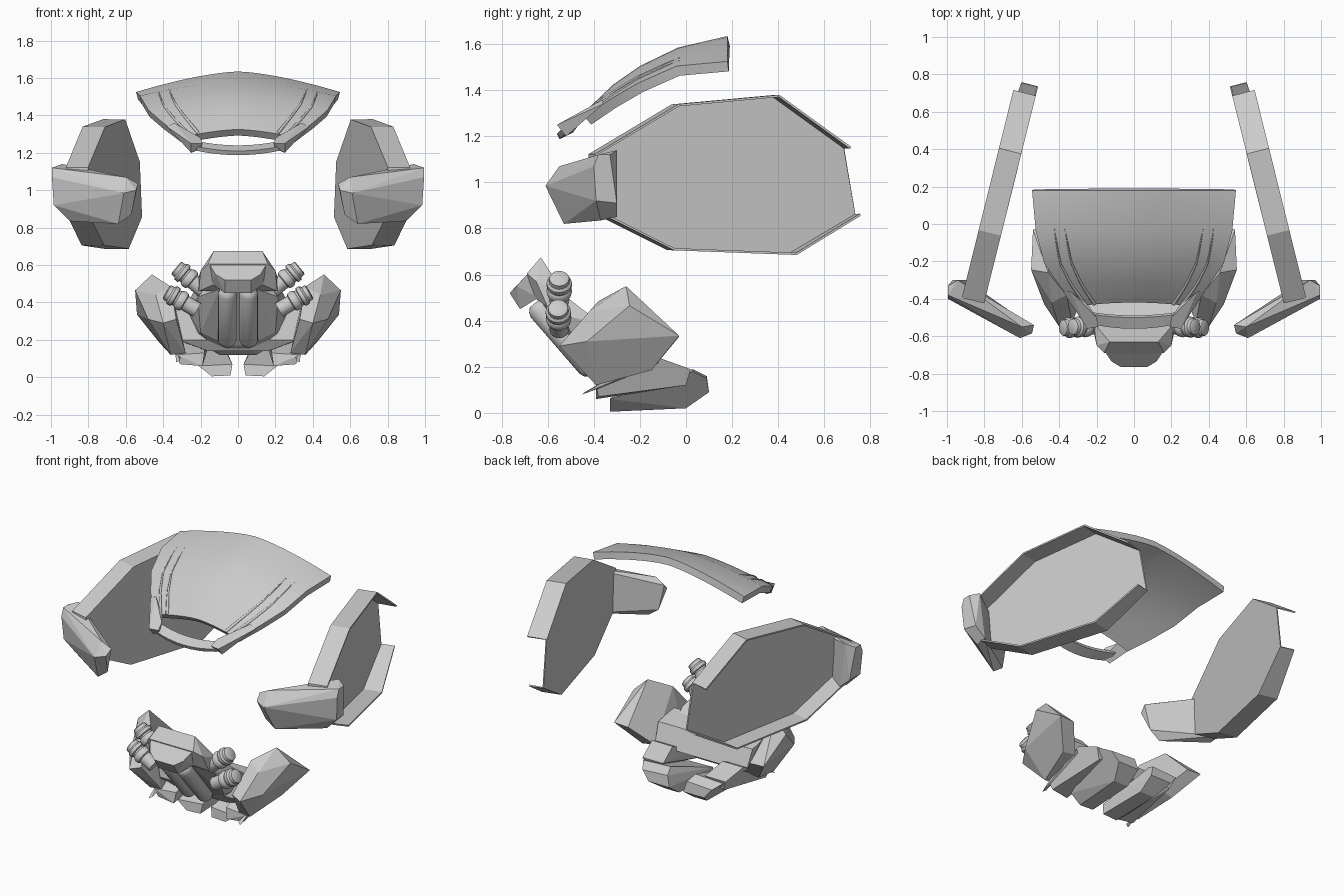
import bpy, bmesh, math
from mathutils import Vector

if "Cube" in bpy.data.objects:
    bpy.data.objects.remove(bpy.data.objects["Cube"])


def finish(name, bm, thick=0.0, offset=-1, smooth=False):
    me = bpy.data.meshes.new(name)
    bm.to_mesh(me)
    bm.free()
    ob = bpy.data.objects.new(name, me)
    bpy.context.collection.objects.link(ob)
    bpy.ops.object.select_all(action='DESELECT')
    bpy.context.view_layer.objects.active = ob
    ob.select_set(True)
    if thick:
        mod = ob.modifiers.new("thickness", 'SOLIDIFY')
        mod.thickness, mod.offset = thick, offset
        bpy.ops.object.modifier_apply(modifier=mod.name)
    if smooth:
        bpy.ops.object.shade_smooth_by_angle(angle=math.radians(35))
    return ob


def hull(name, pts):
    bm = bmesh.new()
    for p in pts:
        bm.verts.new(p)
    bmesh.ops.convex_hull(bm, input=bm.verts[:])
    bmesh.ops.delete(bm, geom=[v for v in bm.verts if not v.link_faces], context='VERTS')
    bmesh.ops.dissolve_limit(bm, angle_limit=math.radians(10), verts=bm.verts[:], edges=bm.edges[:])
    bmesh.ops.recalc_face_normals(bm, faces=bm.faces[:])
    return finish(name, bm)


def flip(pts, s):
    return [(x * s, y, z) for x, y, z in pts]


def sym(pts):
    return flip(pts, 1) + flip(pts, -1)


def grid(name, rows, thick, smooth=True):
    bm = bmesh.new()
    vs = [[bm.verts.new(p) for p in r] for r in rows]
    for a, b in zip(vs, vs[1:]):
        for j in range(len(a) - 1):
            bm.faces.new((a[j], b[j], b[j + 1], a[j + 1]))
    return finish(name, bm, thick, smooth=smooth)


def lathe(name, base, tip, prof, seg=16):
    # rings of (distance, radius) along the base-tip axis
    base, ax = Vector(base), (Vector(tip) - Vector(base)).normalized()
    q = ax.to_track_quat('Z', 'Y')
    bm = bmesh.new()
    rings = []
    for d, r in prof:
        rings.append([bm.verts.new(base + q @ Vector((r * math.cos(a), r * math.sin(a), d)))
                      for a in [2 * math.pi * k / seg for k in range(seg)]])
    for a, b in zip(rings, rings[1:]):
        for k in range(seg):
            n = (k + 1) % seg
            bm.faces.new((a[k], a[n], b[n], b[k]))
    bm.faces.new(rings[0][::-1])
    bm.faces.new(rings[-1])
    return finish(name, bm, smooth=True)


# Hood: arched stations of (y, half width, centre z, edge z)
stations = [(.18, .545, 1.635, 1.525), (-.04, .525, 1.585, 1.505), (-.21, .48, 1.505, 1.43),
            (-.33, .40, 1.425, 1.36), (-.44, .30, 1.325, 1.285)]


def hood_point(t, u):
    i = min(int(t), 3)
    a, b = stations[i], stations[i + 1]
    y, w, zc, ze = [p + (q - p) * (t - i) for p, q in zip(a, b)]
    return Vector((u * w, y + .02 * (1 - u * u) * t / 4, zc + (ze - zc) * abs(u) ** 1.5))


grid("hood_shell", [[hood_point(i, j / 8) for j in range(-8, 9)] for i in range(5)], .045)

# Brow bar across the front of the hood
bar = [(x / 24, 1 - (x / 6) ** 2) for x in range(-6, 7)]
grid("brow_bar", [[(x, -.48 - .02 * k, 1.27 - .03 * k) for x, k in bar],
                  [(x, -.53 - .03 * k, 1.24 - .03 * k) for x, k in bar]], .025)

for s, side in ((1, "right"), (-1, "left")):
    # Hood prongs and ribs
    hull("hood_prong_" + side, flip([
        (.38, -.36, 1.34), (.34, -.36, 1.36), (.31, -.45, 1.26), (.24, -.44, 1.30),
        (.20, -.50, 1.28), (.19, -.55, 1.25), (.25, -.56, 1.25), (.25, -.52, 1.20),
        (.20, -.52, 1.22)], s))
    for n, (u0, u1) in enumerate(((.81, .85), (.70, .70))):
        cu = bpy.data.curves.new("hood_rib", 'CURVE')
        cu.dimensions = '3D'
        cu.bevel_depth, cu.bevel_resolution = .01, 1
        sp = cu.splines.new('POLY')
        sp.points.add(8)
        for k, p in enumerate(sp.points):
            v = hood_point(.95 + 3.05 * k / 8, s * (u0 + (u1 - u0) * k / 8))
            p.co = (*v, 1)
            p.radius = .3 + .7 * k / 8
        bpy.context.collection.objects.link(bpy.data.objects.new(f"hood_rib_{side}_{n}", cu))

    # Side panel: tray open to the outside, without rim at its rear end
    prof = [(-.42, 1.12), (-.06, 1.335), (.375, 1.375), (.685, 1.15),
            (.735, .86), (.45, .69), (-.08, .71), (-.42, .88)]
    bm = bmesh.new()
    inner = [bm.verts.new((s * (.796 - (y + .39) * .248), y, z)) for y, z in prof]
    outer = []
    for k, v in enumerate(inner):
        d = .085 if k == 4 else .116
        outer.append(bm.verts.new((v.co.x + s * d, v.co.y + d * .25, v.co.z)))
    bm.faces.new(inner)
    for k in range(8):
        n = (k + 1) % 8
        if k != 3:
            bm.faces.new((inner[n], inner[k], outer[k], outer[n]))
    bmesh.ops.recalc_face_normals(bm, faces=bm.faces[:])
    finish("side_panel_" + side, bm, .01, 0)

    # Angled guard at the front of the panel
    hull("front_guard_" + side, flip([
        (.94, -.30, 1.14), (.995, -.33, 1.12), (.995, -.38, 1.12), (.995, -.40, 1.07),
        (.84, -.39, 1.12), (.60, -.55, 1.07), (.535, -.54, 1.035), (.545, -.585, 1.0),
        (.61, -.61, .985), (.985, -.39, .92), (.90, -.37, .835), (.64, -.53, .82),
        (.57, -.53, .87), (.97, -.30, .91), (.90, -.30, .85), (.80, -.39, .84)], s))

    # Thigh armour: block running from lower front to upper back
    hull("thigh_armour_" + side, flip([
        (.46, -.26, .55), (.55, -.245, .465), (.54, -.03, .335), (.44, -.03, .33),
        (.36, -.38, .485), (.44, -.42, .44), (.48, -.43, .31), (.40, -.55, .29),
        (.33, -.53, .31), (.42, -.15, .185), (.33, -.15, .20), (.36, -.39, .12),
        (.28, -.39, .13)], s))

    # Shin plate and foot
    hull("shin_plate_" + side, flip([
        (.33, -.39, .12), (.31, -.38, .07), (.19, -.39, .06), (.18, -.38, .13),
        (.33, -.12, .24), (.18, -.12, .24), (.30, .02, .19), (.15, .02, .19),
        (.27, .0, .12)], s))
    hull("foot_" + side, flip([
        (.04, -.33, .01), (.14, -.33, .005), (.03, -.32, .07), (.21, -.33, .06),
        (.05, 0, .02), (.15, 0, .02), (.05, .10, .09), (.20, .10, .09),
        (.07, .09, .16), (.25, .09, .15), (.09, .03, .19), (.29, .03, .18)], s))
    # Thin lower fin
    hull("fin_" + side, flip([
        (.33, -.45, .08), (.30, -.15, .19), (.34, -.12, .22), (.34, -.30, .17),
        (.31, -.44, .09)], s))

    # Ringed nozzles and the front tube
    noz = [(0, .042), (.075, .042), (.08, .052), (.10, .056), (.115, .05), (.12, .045),
           (.13, .045), (.135, .055), (.155, .055), (.165, .045), (.185, .043), (.19, .035)]
    lathe("upper_nozzle_" + side, (s * .185, -.55, .465), (s * .335, -.55, .59), noz)
    lathe("lower_nozzle_" + side, (s * .22, -.55, .36), (s * .38, -.555, .455), noz)
    lathe("front_tube_" + side, (s * .057, -.40, .175), (s * .057, -.66, .475),
          [(0, .025), (.015, .042), (.035, .05), (.36, .05), (.38, .042), (.395, .025)])

# Chest: upper block and stepped nose
hull("chest_block", sym([
    (.13, -.63, .675), (.16, -.69, .605), (.20, -.65, .57), (.215, -.53, .52),
    (.21, -.60, .46), (.12, -.66, .50)]))
hull("chest_nose", sym([
    (.15, -.69, .60), (.11, -.70, .585), (.12, -.735, .55), (.07, -.765, .52),
    (.07, -.72, .45), (.14, -.64, .50), (.12, -.62, .55)]))

# Torso running down and back to the hips
hull("torso", sym([
    (.20, -.54, .52), (.10, -.62, .47), (.215, -.55, .43), (.20, -.43, .24),
    (.05, -.38, .17), (.28, -.36, .38), (.26, -.16, .22), (.10, -.28, .12)]))
hull("hip_block", sym([
    (.34, -.36, .36), (.34, -.20, .33), (.32, -.38, .20), (.33, -.15, .20), (.16, -.34, .14)]))

# Teal lights on the back of the chest
teal = bpy.data.materials.new("teal")
teal.diffuse_color = (.02, .45, .55, 1)
teal.use_nodes = True
teal.node_tree.nodes["Principled BSDF"].inputs["Base Color"].default_value = teal.diffuse_color
for n in (-1, 0, 1):
    ob = lathe(f"light_{n + 2}", (n * .09, -.602, .602), (n * .09, -.502, .667),
               [(0, .028), (.013, .028)])
    ob.data.materials.append(teal)
